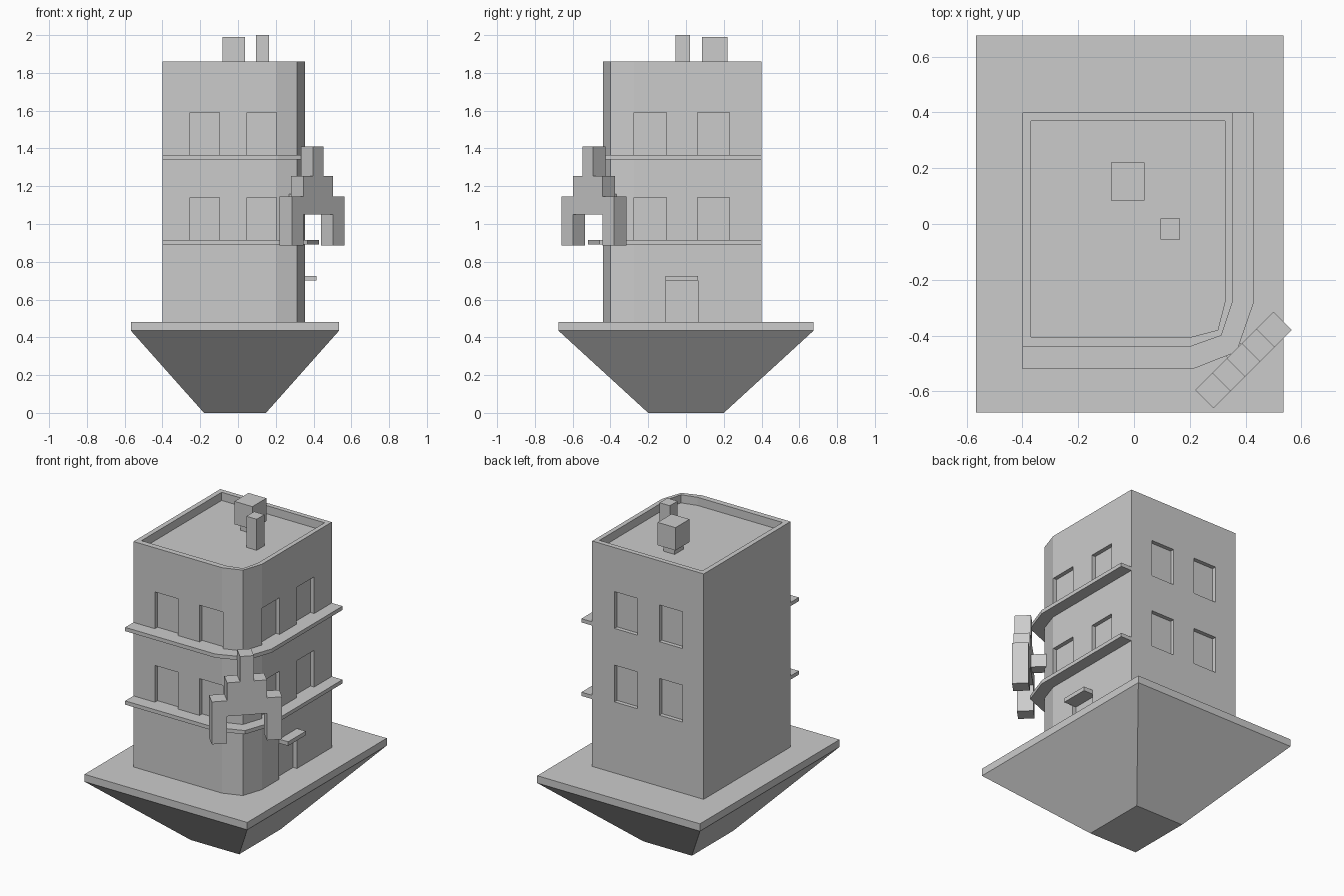
import bpy, bmesh, math
from mathutils import Matrix

if "Cube" in bpy.data.objects:
    bpy.data.objects.remove(bpy.data.objects["Cube"])


def make(name, bm, mat=None):
    if mat:
        bm.transform(mat)
    bmesh.ops.recalc_face_normals(bm, faces=bm.faces)
    me = bpy.data.meshes.new(name)
    bm.to_mesh(me)
    bm.free()
    ob = bpy.data.objects.new(name, me)
    bpy.context.collection.objects.link(ob)
    return ob


def loft(name, lower, z0, upper, z1, mat=None):
    """Closed solid between two matching outlines."""
    bm = bmesh.new()
    a = [bm.verts.new((x, y, z0)) for x, y in lower]
    b = [bm.verts.new((x, y, z1)) for x, y in upper]
    bm.faces.new(a[::-1])
    bm.faces.new(b)
    for i in range(len(a)):
        j = (i + 1) % len(a)
        bm.faces.new((a[i], a[j], b[j], b[i]))
    return make(name, bm, mat)


def prism(name, pts, z0, z1, mat=None):
    return loft(name, pts, z0, pts, z1, mat)


def rect(x0, x1, y0, y1):
    return [(x0, y0), (x1, y0), (x1, y1), (x0, y1)]


def box(name, x0, x1, y0, y1, z0, z1, mat=None):
    return prism(name, rect(x0, x1, y0, y1), z0, z1, mat)


def cut(target, cutter):
    cutter.hide_render = True
    m = target.modifiers.new("cut", 'BOOLEAN')
    m.operation, m.solver, m.object = 'DIFFERENCE', 'EXACT', cutter
    bpy.context.view_layer.objects.active = target
    bpy.ops.object.modifier_apply(modifier=m.name)
    bpy.data.objects.remove(cutter, do_unlink=True)


# Ground slab on a tapered rock base
ground = rect(-0.567, 0.535, -0.675, 0.675)
box("ground_slab", -0.567, 0.535, -0.675, 0.675, 0.435, 0.48)
loft("tapered_base", rect(-0.18, 0.148, -0.2, 0.2), 0, ground, 0.435)

# Building with a bevelled corner and sunken roof
wall = [(-0.4, -0.44), (0.2, -0.44), (0.313, -0.4), (0.355, -0.275)]
building = prism("building", wall + [(0.355, 0.4), (-0.4, 0.4)], 0.48, 1.86)
ROOF = 1.81
cut(building, prism("roof_cutter", [(-0.37, -0.405), (0.205, -0.405), (0.3, -0.38),
                                    (0.327, -0.275), (0.327, 0.37), (-0.37, 0.37)], ROOF, 1.95))

# Recessed windows on front, back and right side, plus the door
D = 0.025
for z in (0.915, 1.365):
    for x in (-0.255, 0.048):
        for y0, y1 in ((-0.5, -0.44 + D), (0.4 - D, 0.5)):
            cut(building, box("window_cutter", x, x + 0.156, y0, y1, z, z + 0.225))
    for y in (-0.274, 0.06):
        cut(building, box("window_cutter", 0.355 - D, 0.5, y, y + 0.17, z, z + 0.225))
cut(building, box("door_cutter", 0.355 - D, 0.5, -0.108, 0.063, 0.48, 0.70))
box("door_canopy", 0.355 - D, 0.415, -0.108, 0.063, 0.70, 0.725)

# Ledges wrapping front and right side
ledge_out = [(0.428, 0.4), (0.428, -0.285), (0.368, -0.458), (0.21, -0.52), (-0.4, -0.52)]
for i, z in enumerate((0.892, 1.342)):
    prism(f"ledge_{i + 1}", wall + [(0.355, 0.4)] + ledge_out, z, z + 0.023)

# Roof tank on a stand, and chimney
box("tank_stand", -0.06, 0.015, 0.11, 0.195, ROOF, 1.85)
box("roof_tank", -0.083, 0.038, 0.085, 0.22, 1.85, 1.99)
box("chimney", 0.095, 0.165, -0.055, 0.02, ROOF, 2.0)

# Stepped corner sign: half profile mirrored, extruded, turned 45 degrees
half = [(0.112, 1.05), (0.112, 0.885), (0.198, 0.885), (0.198, 1.145),
        (0.112, 1.145), (0.112, 1.255), (0.039, 1.255), (0.039, 1.41)]
profile = half + [(-u, z) for u, z in reversed(half)]
place = Matrix.Translation((0.3925, -0.4875, 0)) @ Matrix.Rotation(math.radians(45), 4, 'Z')
prism("corner_sign", profile, -0.046, 0.046, place @ Matrix.Rotation(math.radians(90), 4, 'X'))
box("sign_bracket", -0.035, 0.035, 0.046, 0.14, 1.08, 1.16, place)
